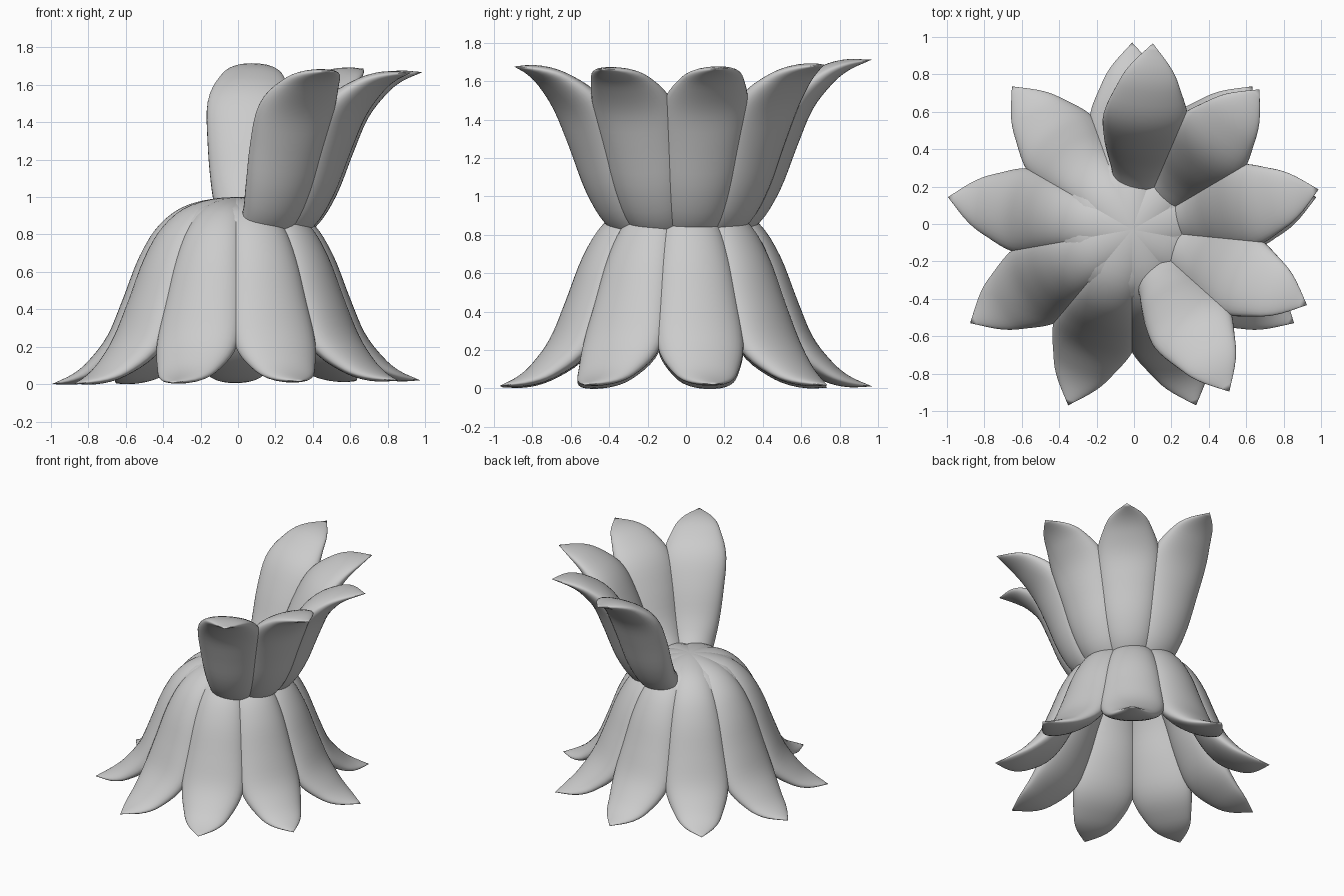
import bpy, bmesh
from math import sin, cos, pi, radians
from mathutils import Matrix, Vector

cube = bpy.data.objects.get("Cube")
if cube:
    bpy.data.objects.remove(cube)

grey = bpy.data.materials.new("soft_grey")
grey.use_nodes = True
grey.diffuse_color = (0.6, 0.6, 0.6, 1)
grey.node_tree.nodes["Principled BSDF"].inputs["Base Color"].default_value = (0.6, 0.6, 0.6, 1)

# Petal stations: reach from the centre, height of the outer ridge,
# half width, depth from ridge to side edge, full thickness
STATIONS = [Vector(s) for s in (
    (-.37, .86, 0, 0, 0), (-.35, .89, .075, .03, .06), (-.25, .955, .12, .06, .13),
    (0, 1, .13, .07, .18), (.25, .965, .14, .08, .2), (.41, .86, .165, .1, .22),
    (.52, .69, .195, .115, .22), (.61, .46, .22, .115, .21), (.69, .27, .228, .1, .18),
    (.79, .14, .18, .07, .12), (.88, .065, .12, .037, .065), (1, .01, 0, 0, 0))]
STEPS, SIDES = 4, 36


def smooth_path(points):
    """Catmull-Rom samples through the stations."""
    padded = [2 * points[0] - points[1]] + points + [2 * points[-1] - points[-2]]
    out = []
    for a, b, c, d in zip(padded, padded[1:], padded[2:], padded[3:]):
        for k in range(STEPS):
            t = k / STEPS
            out.append((2 * b + (c - a) * t + (2 * a - 5 * b + 4 * c - d) * t ** 2
                        + (3 * b - a - 3 * c + d) * t ** 3) / 2)
    return out + [points[-1]]


PATH = smooth_path(STATIONS)


def petal(name, matrix, flipped):
    bm = bmesh.new()
    rings = []
    for i, (reach, height, width, depth, thickness) in enumerate(PATH):
        before, after = PATH[max(i - 1, 0)], PATH[min(i + 1, len(PATH) - 1)]
        along = Vector((after[0] - before[0], 0, after[1] - before[1])).normalized()
        inward = Vector((along.z, 0, -along.x))
        ring = []
        for j in range(SIDES):
            angle = 2 * pi * j / SIDES
            bulge = depth if cos(angle) > 0 else thickness - depth
            point = Vector((reach, width * sin(angle), height))
            ring.append(bm.verts.new(point + inward * (depth - bulge * cos(angle))))
        rings.append(ring)
    # Skin the oval sections into one closed, plump petal
    for low, high in zip(rings, rings[1:]):
        for j in range(SIDES):
            k = (j + 1) % SIDES
            bm.faces.new((low[j], high[j], high[k], low[k]))
    bmesh.ops.remove_doubles(bm, verts=bm.verts, dist=0.0001)
    bm.transform(matrix)
    if flipped:
        bmesh.ops.reverse_faces(bm, faces=bm.faces)
    for face in bm.faces:
        face.smooth = True
    mesh = bpy.data.meshes.new(name)
    bm.to_mesh(mesh)
    bm.free()
    mesh.materials.append(grey)
    bpy.context.collection.objects.link(bpy.data.objects.new(name, mesh))


def whorl(name, count, start, step, centre, lean, flipped):
    """Ring of petals, slightly leaning, optionally turned upside down."""
    shear = Matrix.Identity(4)
    shear[2][0], shear[2][1] = lean
    flip = Matrix.Diagonal((1, 1, -1 if flipped else 1, 1))
    for k in range(count):
        turn = Matrix.Rotation(radians(start + step * k), 4, "Z")
        petal(f"{name}_{k + 1}", Matrix.Translation(centre) @ shear @ turn @ flip, flipped)


# Full drooping ring below, half ring opening upward above
whorl("lower_petal", 9, 10, 40, (-.01, -.03, 0), (.01, 0), False)
whorl("upper_petal", 5, -60, 36.2, (.01, -.03, 1.715), (-.04, .01), True)
